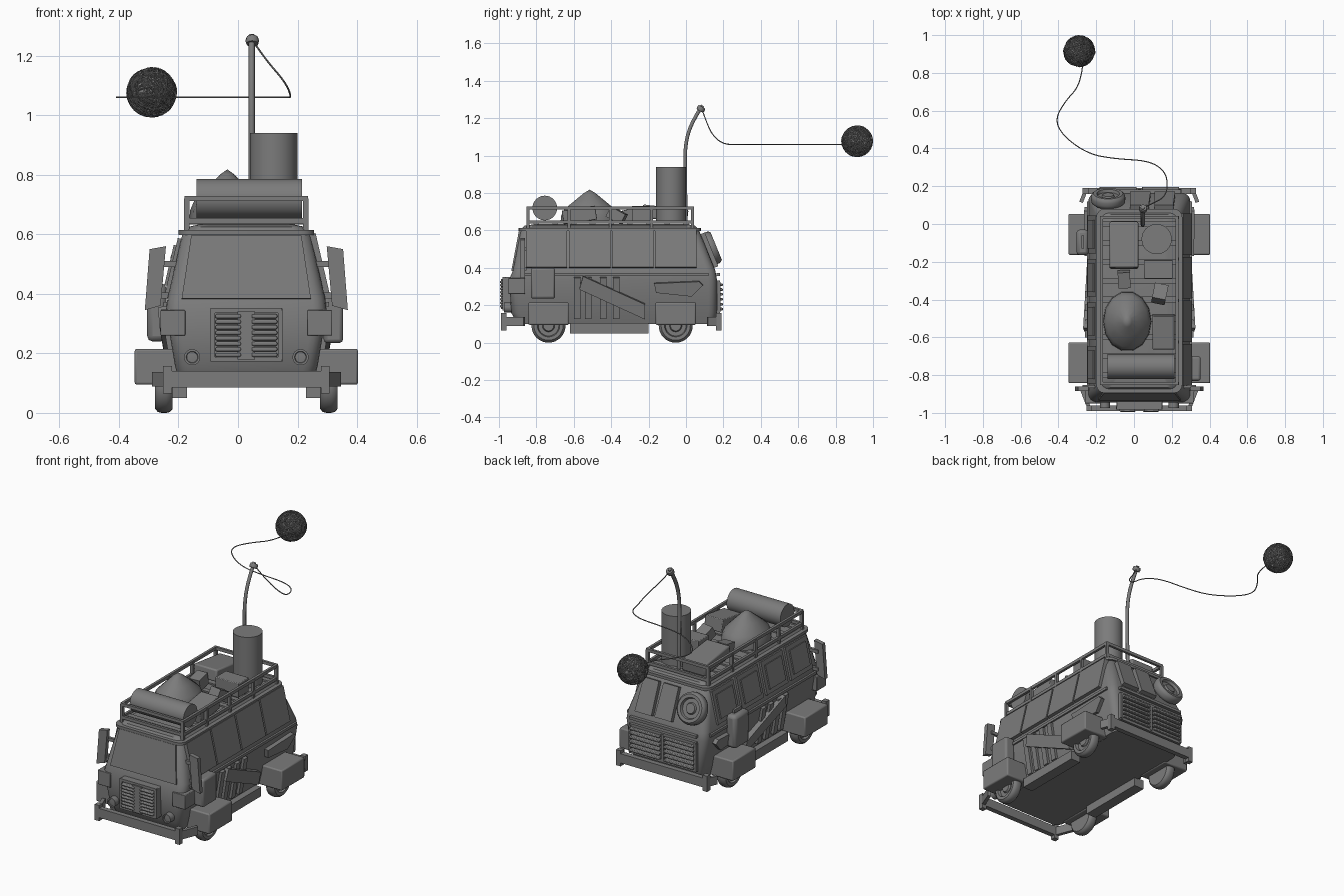
import bpy, bmesh, math, random
from mathutils import Vector, Matrix

random.seed(4)
cube = bpy.data.objects.get("Cube")
if cube:
    bpy.data.objects.remove(cube, do_unlink=True)

SHIFT = Vector((0.028, 0, 0))   # the van sits slightly off the overall centre
grey = bpy.data.materials.new("plain grey")
grey.use_nodes = True
grey.diffuse_color = (0.2, 0.2, 0.2, 1)
grey.node_tree.nodes["Principled BSDF"].inputs["Base Color"].default_value = (0.2, 0.2, 0.2, 1)


def finish(name, bm, matrix=Matrix(), bevel=0):
    bmesh.ops.recalc_face_normals(bm, faces=bm.faces)
    mesh = bpy.data.meshes.new(name)
    bm.to_mesh(mesh)
    bm.free()
    for p in mesh.polygons:
        p.use_smooth = True
    mesh.set_sharp_from_angle(angle=math.radians(35))
    mesh.materials.append(grey)
    ob = bpy.data.objects.new(name, mesh)
    ob.matrix_world = Matrix.Translation(SHIFT) @ matrix
    bpy.context.collection.objects.link(ob)
    if bevel:
        mod = ob.modifiers.new("soft edges", 'BEVEL')
        mod.width, mod.segments = bevel, 2
    return ob


def beams(name, pairs, w, h, bevel=0):
    """Square bars between pairs of points."""
    bm = bmesh.new()
    for a, b in pairs:
        a, b = Vector(a), Vector(b)
        d = b - a
        m = (Matrix.Translation((a + b) / 2) @ d.to_track_quat('X', 'Z').to_matrix().to_4x4()
             @ Matrix.Diagonal((d.length, w, h, 1)))
        bmesh.ops.create_cube(bm, size=1, matrix=m)
    return finish(name, bm, bevel=bevel)


def box(name, x, y, z, bevel=0, turn=0, tilt=0):
    """Box from (low, high) ranges, turned about z and tilted about x."""
    bm = bmesh.new()
    bmesh.ops.create_cube(bm, size=1, matrix=Matrix.Diagonal((x[1]-x[0], y[1]-y[0], z[1]-z[0], 1)))
    m = (Matrix.Translation([(r[0] + r[1]) / 2 for r in (x, y, z)])
         @ Matrix.Rotation(turn, 4, 'Z') @ Matrix.Rotation(tilt, 4, 'X'))
    return finish(name, bm, m, bevel)


def plate(name, corners, out, t=0.008):
    """Thin slab standing on a surface, raised along its outward normal."""
    c = [Vector(p) for p in corners]
    n = (c[1] - c[0]).cross(c[2] - c[0]).normalized()
    if n.dot(Vector(out)) < 0:
        n = -n
    bm = bmesh.new()
    lo = [bm.verts.new(p - n * 0.01) for p in c]
    hi = [bm.verts.new(p + n * t) for p in c]
    bm.faces.new(lo)
    bm.faces.new(hi)
    for i in range(len(c)):
        j = (i + 1) % len(c)
        bm.faces.new((lo[i], lo[j], hi[j], hi[i]))
    return finish(name, bm)


def lathe(name, profile, loc, axis=(0, 0, 1), seg=32):
    bm = bmesh.new()
    vs = [bm.verts.new((r, 0, h)) for r, h in profile]
    es = [bm.edges.new(p) for p in zip(vs, vs[1:])]
    bmesh.ops.spin(bm, geom=vs + es, cent=(0, 0, 0), axis=(0, 0, 1), angle=math.tau, steps=seg)
    bmesh.ops.remove_doubles(bm, verts=bm.verts, dist=1e-5)
    q = Vector(axis).to_track_quat('Z', 'Y').to_matrix().to_4x4()
    return finish(name, bm, Matrix.Translation(loc) @ q)


def tube(name, paths, r, kind='NURBS', cyclic=False):
    cu = bpy.data.curves.new(name, 'CURVE')
    cu.dimensions = '3D'
    cu.bevel_depth, cu.bevel_resolution, cu.use_fill_caps = r, (1 if kind == 'NURBS' else 0), True
    for pts in paths:
        sp = cu.splines.new(kind)
        sp.points.add(len(pts) - 1)
        for p, co in zip(sp.points, pts):
            p.co = (*co, 1)
        sp.use_cyclic_u = cyclic
        if kind == 'NURBS':
            sp.order_u, sp.use_endpoint_u, sp.resolution_u = 3, True, 8
    cu.materials.append(grey)
    ob = bpy.data.objects.new(name, cu)
    bpy.context.collection.objects.link(ob)
    return ob


# Body: stacked rounded rectangles (height, half width, front, back)
LEVELS = [(.10, .225, -.90, .15), (.16, .24, -.935, .165), (.34, .27, -.945, .165),
          (.385, .265, -.925, .157), (.60, .215, -.885, .07), (.625, .195, -.865, .05),
          (.635, .15, -.80, 0)]


def half_width(z):
    for a, b in zip(LEVELS, LEVELS[1:]):
        if a[0] <= z <= b[0]:
            return a[1] + (b[1] - a[1]) * (z - a[0]) / (b[0] - a[0])


def loft(name, levels, r=.045):
    bm = bmesh.new()
    rings = []
    for z, w, f, b in levels:
        ring = []
        for k, (sx, cy) in enumerate([(1, b - r), (-1, b - r), (-1, f + r), (1, f + r)]):
            for i in range(5):
                a = math.pi / 2 * (k + i / 4)
                ring.append(bm.verts.new((sx * (w - r) + r * math.cos(a), cy + r * math.sin(a), z)))
        rings.append(ring)
    for p, q in zip(rings, rings[1:]):
        for i in range(len(p)):
            j = (i + 1) % len(p)
            bm.faces.new((p[i], p[j], q[j], q[i]))
    bm.faces.new(rings[0])
    bm.faces.new(rings[-1])
    return finish(name, bm)


loft("body", LEVELS)
loft("roof_gutter", [(.598, .228, -.895, .08), (.614, .228, -.895, .08)])
plate("windshield", [(-.217, -.926, .383), (.217, -.926, .383), (.185, -.886, .595), (-.185, -.886, .595)], (0, -1, 0))
for x0, x1 in ((-.05, .06), (.08, .19)):
    plate("rear_window", [(x0, .15, .40), (x1, .15, .40), (x1 - .01, .078, .58), (x0, .078, .58)], (0, 1, 0), .025)


def side_plate(name, s, pts, t):
    plate(name, [(s * half_width(z), y, z) for y, z in pts], (s, 0, 0), t)


def rect(y0, y1, z0, z1):
    return [(y0, z0), (y1, z0), (y1, z1), (y0, z1)]


# Side windows: boarded on one side, framed on the other
for i in range(4):
    y = -.855 + .23 * i
    side_plate("window_board", 1, rect(y, y + .22, .40, .60), .018)
    side_plate("window_frame", -1, rect(y + .01, y + .21, .40, .585), .012)
    side_plate("window_pane", -1, rect(y + .035, y + .185, .425, .56), .02)
for s in (-1, 1):
    beams("belt_rail", [((s * .271, -.88, .365), (s * .271, .12, .365))], .014, .016)
    box("side_step", sorted((s * .2, s * .265)), (-.62, -.2), (.05, .105))
    # Scrap planks on the lower sides
    for y in (-.60, -.54, -.46, -.39):
        side_plate("upright_plank", s, rect(y, y + .035, .13, .35), .018)
    side_plate("diagonal_plank", s, [(-.57, .29), (-.22, .13), (-.22, .21), (-.55, .36)], .03)
    side_plate("rear_plank", s, [(-.16, .27), (.03, .25), (.09, .31), (.07, .33), (-.17, .32)], .024)

# Wheels, wheel boxes, mirrors and corner blocks
TYRE = [(0, .022), (.028, .022), (.033, .012), (.055, .012), (.06, .028), (.078, .029), (.088, .02),
        (.091, .008), (.091, -.008), (.088, -.02), (.078, -.029), (0, -.029)]
for s in (-1, 1):
    for y in (-.735, -.055):
        lathe("wheel", TYRE, (s * .277, y, .091), (s, 0, 0))
        box("wheel_box", sorted((s * .21, s * .375)), (y - .108, y + .108), (.095, .215), .007)
    plate("mirror", [(s * .288, -.87, .36), (s * .341, -.87, .345), (s * .325, -.87, .55), (s * .27, -.87, .56)],
          (0, -1, 0), .015)
    beams("mirror_arm", [((s * .2, -.86, z), (s * .30, -.86, z)) for z in (.395, .5)], .016, .02)
    box("corner_block", sorted((s * .205, s * .288)), (-.95, -.86), (.26, .345), .003)
    lathe("headlight", [(0, .03), (.018, .028), (.02, .034), (.027, .034), (.027, -.02)], (s * .182, -.94, .187), (0, -1, 0))
box("side_locker", (.26, .325), (-.83, -.70), (.235, .40), .012)
box("fuel_can", (-.333, -.268), (-.165, -.03), (.24, .435), .018)
beams("fuel_can_handle", [((-.3, -.13, .45), (-.3, -.06, .45))], .014, .02)

# Grilles with stacked slats
box("grille_back", (-.12, .122), (-.972, -.93), (.172, .352), .004)
slats = [.195 + .0185 * i for i in range(8)]
beams("grille_slats", [((s * .018, -.98, z), (s * .104, -.98, z)) for s in (-1, 1) for z in slats], .028, .014, .005)
beams("grille_bars", [((x, -.984, .18), (x, -.984, .34)) for x in (-.018, 0, .018)], .012, .022)
beams("grille_rim", [((s * .114, -.974, .18), (s * .114, -.974, .344)) for s in (-1, 1)]
      + [((-.12, -.974, z), (.12, -.974, z)) for z in (.18, .344)], .016, .016)
beams("rear_slats", [((s * .015, .182, .18 + .026 * i), (s * .21, .182, .18 + .026 * i))
                     for s in (-1, 1) for i in range(6)], .03, .014, .004)
beams("rear_slat_rim", [((x, .175, .165), (x, .175, .325)) for x in (-.215, 0, .215)]
      + [((-.22, .172, z), (.22, .172, z)) for z in (.165, .325, .365)], .02, .016)

# Bumpers with end posts and swept arms
for y, back, w in ((-.975, .11, .265), (.175, -.06, .285)):
    beams("bumper", [((-w, y, .113), (w, y, .113))], .03, .055)
    beams("bumper_arm", [((s * w, y, .113), (s * .308, y + back, .113)) for s in (-1, 1)], .02, .05)
    beams("bumper_post", [((s * w, y, .065), (s * w, y, .158)) for s in (-1, 1)], .03, .03)
lathe("spare_wheel", TYRE, (-.165, .135, .505), (0, .22, .09))

# Roof rack
rails = [((s * .2, -.85, z), (s * .2, .04, z)) for s in (-1, 1) for z in (.645, .72)]
rails += [((-.205, y, z), (.205, y, z)) for y in (-.845, .035) for z in (.645, .72)]
posts = [((s * .2, -.845 + .22 * i, .61), (s * .2, -.845 + .22 * i, .72)) for s in (-1, 1) for i in range(5)]
beams("roof_rack", rails + posts, .015, .018)
beams("rack_slats", [((-.2, -.8 + .1 * i, .638), (.2, -.8 + .1 * i, .638)) for i in range(9)], .03, .01)

# Luggage
lathe("bed_roll", [(0, -.177), (.066, -.177), (.066, .177), (0, .177)], (.01, -.755, .72), (1, 0, 0))
lathe("water_tank", [(0, 0), (.08, 0), (.08, .3), (0, .3)], (.092, -.08, .64))
mound = lathe("tarp_mound", [(.128, 0), (.125, .04), (.11, .075), (.065, .12), (.025, .16), (0, .178)],
              (-.064, -.515, .64), seg=14)
mound.scale = (1, 1.25, 1)
box("large_case", (-.158, -.005), (-.235, .01), (.655, .725), .008, tilt=-.12)
box("flat_crate", (.025, .177), (-.29, -.19), (.645, .73), .004)
box("small_crate", (-.113, -.048), (-.335, -.25), (.645, .715), turn=.05, tilt=.2)
box("tilted_crate", (.072, .145), (-.415, -.325), (.65, .71), turn=-.2, tilt=-.5)
box("front_crate", (.07, .187), (-.66, -.48), (.645, .72), .004, tilt=.15)

# Mast, cord and tangled ball
tube("mast", [[(.046, .0, .63), (.046, -.005, .9), (.046, -.005, 1.06), (.046, .03, 1.18), (.046, .088, 1.268)]], .011)
lathe("mast_knob", [(0, -.014), (.02, -.012), (.023, 0), (.02, .012), (0, .014)], (.02, .08, 1.25), (0, .5, .8), seg=12)
tube("cord", [[(.05, .085, 1.25), (.09, .105, 1.19), (.16, .14, 1.11), (.18, .2, 1.06), (.165, .28, 1.06),
               (.08, .335, 1.06), (-.1, .345, 1.06), (-.24, .37, 1.06), (-.37, .46, 1.06), (-.42, .55, 1.06),
               (-.365, .65, 1.06), (-.28, .74, 1.06), (-.27, .86, 1.06)]], .003)
ball = Vector((-.29, .915, 1.077))
bm = bmesh.new()
bmesh.ops.create_icosphere(bm, subdivisions=3, radius=.074)
finish("ball_core", bm, Matrix.Translation(ball - SHIFT))
loops = []
for i in range(110):
    q = Vector([random.gauss(0, 1) for _ in range(3)]).to_track_quat('Z', 'Y')
    r = random.uniform(.074, .084)
    lift = random.uniform(-.03, .03)
    flat = math.sqrt(r * r - lift * lift)
    loops.append([ball + q @ Vector((flat * math.cos(a), flat * math.sin(a), lift))
                  for a in (math.tau * k / 24 for k in range(24))])
tube("ball_strands", loops, .002, 'POLY', True)
